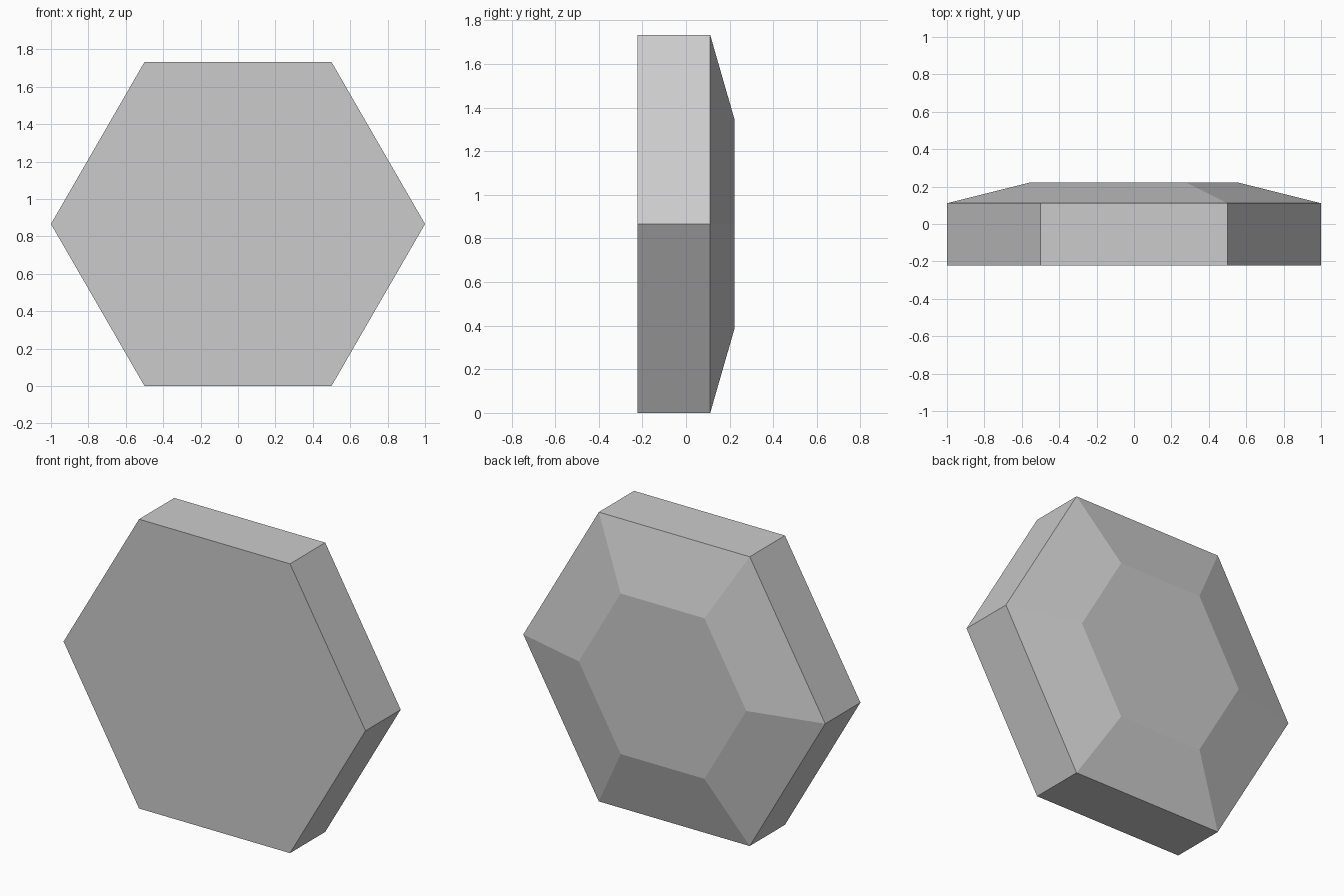
import bpy, bmesh, math

if "Cube" in bpy.data.objects:
    bpy.data.objects.remove(bpy.data.objects["Cube"])

# One flat grey
grey = bpy.data.materials.new("plain grey")
grey.diffuse_color = (0.6, 0.6, 0.6, 1)
grey.use_nodes = True
grey.node_tree.nodes["Principled BSDF"].inputs["Base Color"].default_value = grey.diffuse_color

CENTRE_Z = math.sqrt(3) / 2


def hex_ring(bm, radius, y):
    """Upright hexagon with points to the left and right."""
    return [bm.verts.new((radius * math.cos(math.radians(60 * i)), y,
                          CENTRE_Z + radius * math.sin(math.radians(60 * i))))
            for i in range(6)]


# Hexagonal plate: flat front, straight rim, bevelled back
bm = bmesh.new()
rings = [hex_ring(bm, r, y) for r, y in ((1, -0.222), (1, 0.111), (0.555, 0.222))]
bm.faces.new(rings[0])
bm.faces.new(rings[-1])
for a, b in zip(rings, rings[1:]):
    for i in range(6):
        j = (i + 1) % 6
        bm.faces.new((a[i], a[j], b[j], b[i]))
bmesh.ops.recalc_face_normals(bm, faces=bm.faces)

mesh = bpy.data.meshes.new("hexagonal_plate")
bm.to_mesh(mesh)
bm.free()
mesh.materials.append(grey)
plate = bpy.data.objects.new("hexagonal_plate", mesh)
bpy.context.collection.objects.link(plate)
